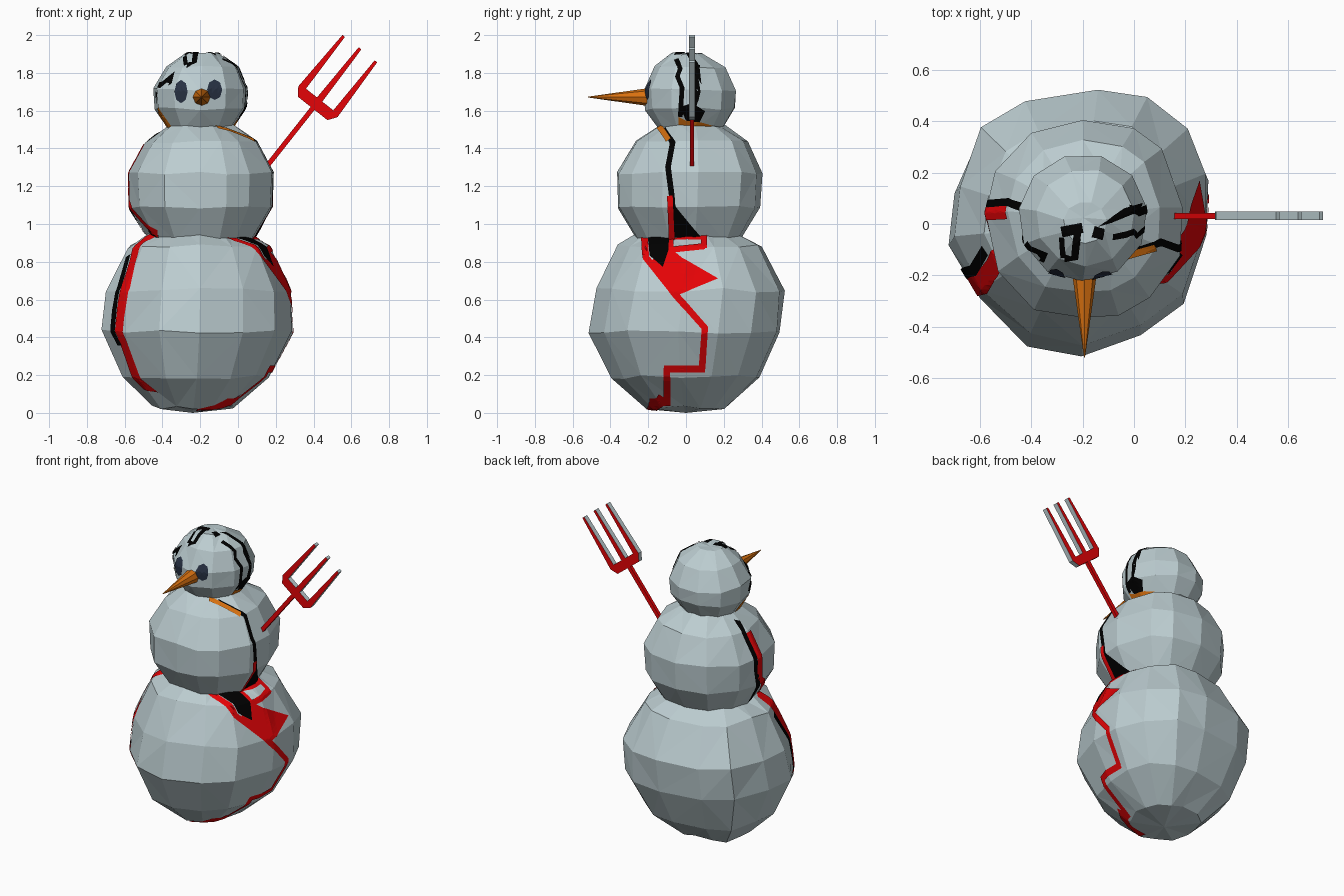
import bpy, bmesh, math, random
from mathutils import Vector, Matrix
from mathutils.bvhtree import BVHTree

if "Cube" in bpy.data.objects:
    bpy.data.objects.remove(bpy.data.objects["Cube"])

random.seed(4)


def material(name, rgb):
    m = bpy.data.materials.new(name)
    m.diffuse_color = (*rgb, 1)
    m.use_nodes = True
    m.node_tree.nodes["Principled BSDF"].inputs["Base Color"].default_value = m.diffuse_color
    return m


SNOW = material("snow_grey", (0.50, 0.605, 0.63))
RED = material("bright_red", (0.78, 0.001, 0.002))
BLACK = material("black", (0.0, 0.0, 0.0))
ORANGE = material("carrot_orange", (0.69, 0.165, 0.005))
NAVY = material("dark_navy", (0.02, 0.03, 0.055))


def finish(bm, name, *mats):
    me = bpy.data.meshes.new(name)
    bm.to_mesh(me)
    bm.free()
    for m in mats:
        me.materials.append(m)
    ob = bpy.data.objects.new(name, me)
    bpy.context.collection.objects.link(ob)
    return ob


# Faceted snow ball: a widest outline scaled and shifted at each height of a profile
def ball(name, cx, cy, outline, profile, z_bot, z_top, jit):
    bm = bmesh.new()
    n, rings = len(outline), []
    for s, z, dx, dy in profile:
        ring = []
        for x, y in outline:
            k = s + random.uniform(-jit, jit)
            ring.append(bm.verts.new((cx + dx + (x - cx) * k, cy + dy + (y - cy) * k,
                                      max(0.015, z + random.uniform(-jit, jit)))))
        rings.append(ring)
    lo = bm.verts.new((cx + profile[0][2], cy, z_bot))
    hi = bm.verts.new((cx, cy, z_top))
    for i in range(n):
        j = (i + 1) % n
        bm.faces.new((lo, rings[0][j], rings[0][i]))
        bm.faces.new((hi, rings[-1][i], rings[-1][j]))
        for a, b in zip(rings, rings[1:]):
            bm.faces.new((a[i], a[j], b[j], b[i]))
    bmesh.ops.triangulate(bm, faces=bm.faces[:])
    tree = BVHTree.FromBMesh(bm)
    finish(bm, name, SNOW)
    return tree


BASE = [(-0.2, -0.505), (0.03, -0.42), (0.2, -0.3), (0.29, -0.03), (0.29, 0.18), (0.22, 0.36),
        (0.06, 0.49), (-0.14, 0.51), (-0.43, 0.47), (-0.6, 0.36), (-0.69, 0.13),
        (-0.715, -0.07), (-0.6, -0.28), (-0.41, -0.46)]
BODY = [(-0.2, -0.37), (-0.06, -0.36), (0.06, -0.29), (0.18, -0.13), (0.19, 0.06), (0.11, 0.29),
        (0.0, 0.37), (-0.2, 0.4), (-0.4, 0.35), (-0.54, 0.2), (-0.58, 0.04), (-0.53, -0.19),
        (-0.39, -0.34)]
HEAD = [(-0.2 + 0.253 * math.cos(a), 0.025 + 0.25 * math.sin(a))
        for a in [math.tau * (k - 2.75) / 11 for k in range(11)]]

base = ball("bottom_ball", -0.21, 0.0, BASE,
            [(0.42, 0.03, -0.03, 0.0), (0.77, 0.19, -0.015, -0.005), (1.0, 0.43, -0.005, -0.012),
             (0.98, 0.65, 0.0, 0.02), (0.75, 0.88, 0.0, 0.015), (0.4, 0.98, 0, 0)],
            0.0, 1.0, 0.012)
body = ball("middle_ball", -0.195, 0.015, BODY,
            [(0.7, 0.91, 0, 0), (0.98, 1.09, 0, 0), (1.0, 1.27, 0, 0.005),
             (0.77, 1.435, 0, 0.015), (0.45, 1.52, 0, 0.015)],
            0.86, 1.55, 0.008)
head = ball("head_ball", -0.2, 0.025, HEAD,
            [(0.68, 1.50, 0, 0), (0.97, 1.61, 0, 0), (1.0, 1.71, 0, 0),
             (0.76, 1.83, 0.01, 0), (0.33, 1.90, 0.01, -0.02)],
            1.46, 1.905, 0.008)

# Painted patches: flat polygons projected onto a ball from one side
VIEWS = {
    "right": (lambda u, v: (2, u, v), Vector((-1, 0, 0))),
    "left": (lambda u, v: (-2, u, v), Vector((1, 0, 0))),
    "front": (lambda u, v: (u, -2, v), Vector((0, 1, 0))),
    "top": (lambda u, v: (u, v, 3), Vector((0, 0, -1))),
    "below": (lambda u, v: (u, v, -1), Vector((0, 0, 1))),
}


def decal(name, tree, view, mat, polys, lift=0.005):
    place, ray = VIEWS[view]
    bm = bmesh.new()
    for poly in polys:
        bm.faces.new([bm.verts.new(place(u, v)) for u, v in poly])
    bmesh.ops.triangulate(bm, faces=[f for f in bm.faces if len(f.verts) > 4])
    for _ in range(6):
        long = [e for e in bm.edges if e.calc_length() > 0.03]
        if not long:
            break
        bmesh.ops.subdivide_edges(bm, edges=long, cuts=1, use_grid_fill=True)
        bmesh.ops.triangulate(bm, faces=bm.faces[:])
    missed = []
    for v in bm.verts:
        hit, normal, _, _ = tree.ray_cast(v.co, ray)
        if hit:
            v.co = hit + (normal if normal.dot(ray) < 0 else -normal) * lift
        else:
            missed.append(v)
    bmesh.ops.delete(bm, geom=missed, context='VERTS')
    bm.normal_update()
    bmesh.ops.reverse_faces(bm, faces=[f for f in bm.faces if f.normal.dot(ray) > 0])
    return finish(bm, name, mat)


def ribbon(path, w):
    pts = [Vector(p) for p in path]
    sides = []
    for i, p in enumerate(pts):
        t = (pts[min(i + 1, len(pts) - 1)] - pts[max(i - 1, 0)]).normalized()
        n = Vector((-t.y, t.x)) * w / 2
        sides.append((p + n, p - n))
    return [(a[0], b[0], b[1], a[1]) for a, b in zip(sides, sides[1:])]


# Right side of bottom ball
decal("base_right_red", base, "right", RED,
      ribbon([(-0.22, 0.94), (-0.21, 0.82), (-0.05, 0.62), (0.1, 0.45), (0.085, 0.235)], 0.036)
      + ribbon([(0.1, 0.235), (-0.115, 0.235)], 0.036)
      + ribbon([(-0.1, 0.24), (-0.1, 0.06)], 0.036)
      + ribbon([(-0.08, 0.06), (-0.19, 0.06)], 0.04)
      + [[(-0.19, 0.8), (-0.05, 0.62), (0.17, 0.71), (-0.02, 0.82), (-0.08, 0.87)]]
      + ribbon([(-0.09, 0.93), (0.1, 0.93)], 0.03)
      + ribbon([(0.095, 0.94), (0.095, 0.87)], 0.03)
      + ribbon([(0.1, 0.88), (-0.09, 0.86)], 0.03)
      + ribbon([(-0.08, 0.94), (-0.08, 0.85)], 0.03))
decal("base_right_black", base, "right", BLACK,
      [[(-0.2, 0.93), (-0.09, 0.93), (-0.09, 0.86), (-0.12, 0.77), (-0.19, 0.83)]], 0.008)

# Left side and underside of bottom ball
decal("base_left_red", base, "left", RED,
      ribbon([(-0.1, 0.95), (-0.17, 0.82), (-0.235, 0.65), (-0.245, 0.4), (-0.18, 0.12)], 0.07))
decal("base_left_black", base, "left", BLACK,
      ribbon([(-0.1, 0.83), (-0.18, 0.66), (-0.195, 0.36)], 0.04), 0.008)
decal("base_under_red", base, "below", RED,
      ribbon([(0.0, -0.12), (-0.1, -0.17), (-0.22, -0.18)], 0.05))

# Middle ball seams
decal("body_right_black", body, "right", BLACK,
      ribbon([(-0.12, 1.5), (-0.07, 1.43), (-0.095, 1.3), (-0.075, 1.15), (-0.06, 0.95)], 0.03)
      + [[(-0.06, 1.1), (0.08, 0.93), (-0.06, 0.93)]])
decal("body_right_red", body, "right", RED,
      ribbon([(-0.085, 1.15), (-0.075, 0.92)], 0.03), 0.008)
decal("body_right_orange", body, "right", ORANGE,
      ribbon([(-0.14, 1.51), (-0.09, 1.44)], 0.03), 0.008)
decal("body_left_black", body, "left", BLACK,
      ribbon([(0.06, 1.48), (0.085, 1.42), (0.075, 1.2), (0.03, 0.95)], 0.03)
      + ribbon([(-0.1, 0.97), (-0.16, 0.93)], 0.03))
decal("body_left_red", body, "left", RED,
      ribbon([(0.045, 1.42), (0.035, 1.12), (-0.08, 1.02), (-0.17, 0.95)], 0.05))

# Head seams and hair flecks
decal("head_right_black", head, "right", BLACK,
      ribbon([(-0.05, 1.87), (-0.03, 1.82), (-0.045, 1.78), (-0.02, 1.72), (-0.03, 1.57)], 0.025)
      + ribbon([(0.06, 1.84), (0.045, 1.79), (0.06, 1.7), (0.04, 1.62)], 0.03)
      + [[(-0.03, 1.62), (0.03, 1.64), (0.1, 1.6), (0.07, 1.54), (0.0, 1.55)]])
decal("head_right_orange", head, "right", ORANGE,
      [[(-0.04, 1.57), (0.0, 1.55), (0.08, 1.54), (0.15, 1.52), (0.14, 1.49), (-0.04, 1.49)]])
decal("head_left_orange", head, "left", ORANGE,
      [[(-0.08, 1.62), (0.02, 1.58), (0.02, 1.49), (-0.07, 1.49)]])
decal("head_left_black", head, "left", BLACK,
      ribbon([(-0.07, 1.7), (-0.05, 1.64)], 0.03))
decal("head_top_black", head, "top", BLACK,
      [[(0.03, 0.08), (-0.04, 0.06), (-0.14, -0.01), (-0.09, 0.005), (0.02, 0.05)]]
      + ribbon([(-0.44, -0.06), (-0.41, -0.1), (-0.34, -0.13)], 0.04)
      + ribbon([(-0.27, -0.13), (-0.23, -0.13), (-0.22, -0.03)], 0.03)
      + ribbon([(-0.275, -0.13), (-0.28, -0.05)], 0.02)
      + ribbon([(-0.28, -0.03), (-0.2, -0.015)], 0.04)
      + ribbon([(-0.16, -0.03), (-0.12, -0.04)], 0.045))

# Eyes
for name, cx, cz, rx, rz in (("left_eye", -0.30, 1.70, 0.035, 0.06),
                             ("right_eye", -0.125, 1.71, 0.04, 0.053)):
    rim = [(cx + rx * math.cos(k * math.tau / 8), cz + rz * math.sin(k * math.tau / 8))
           for k in range(8)]
    decal(name, head, "front", NAVY, [rim], 0.006)

# Carrot nose
bm = bmesh.new()
bmesh.ops.create_cone(bm, cap_ends=True, segments=8, radius1=0.05, radius2=0.002, depth=0.34,
                      matrix=Matrix.Translation((-0.193, -0.35, 1.672))
                      @ Matrix.Rotation(math.pi / 2, 4, 'X'))
finish(bm, "carrot_nose", ORANGE)

# Fork: outlines drawn across (p) and along (a) the tilted handle, then extruded in y
ALONG, ACROSS = Vector((0.62, 0.785)), Vector((0.785, -0.62))


def fork_part(name, outline, y0, y1, edge_mat):
    bm = bmesh.new()
    spots = [Vector((0.395, 1.612)) + ACROSS * p + ALONG * a for p, a in outline]
    f = bm.faces.new([bm.verts.new((q.x, y0, q.y)) for q in spots])
    ext = bmesh.ops.extrude_face_region(bm, geom=[f], use_keep_orig=True)
    for v in ext["geom"]:
        if isinstance(v, bmesh.types.BMVert):
            v.co.y = y1
    bmesh.ops.recalc_face_normals(bm, faces=bm.faces[:])
    for f in bm.faces:
        along = f.normal.x * ALONG.x + f.normal.z * ALONG.y
        f.material_index = 0 if abs(f.normal.y) > 0.5 or along < -0.6 else 1
    finish(bm, name, RED, edge_mat)


half = [(0.10, 0.0), (0.132, 0.045), (0.117, 0.403), (0.10, 0.403), (0.092, 0.06),
        (0.018, 0.06), (0.009, 0.405)]
fork_part("fork_head", half + [(-p, a) for p, a in reversed(half)], 0.016, 0.048, SNOW)
fork_part("fork_handle", [(-0.013, -0.4), (0.013, -0.4), (0.013, 0.01), (-0.013, 0.01)],
          0.02, 0.042, RED)
